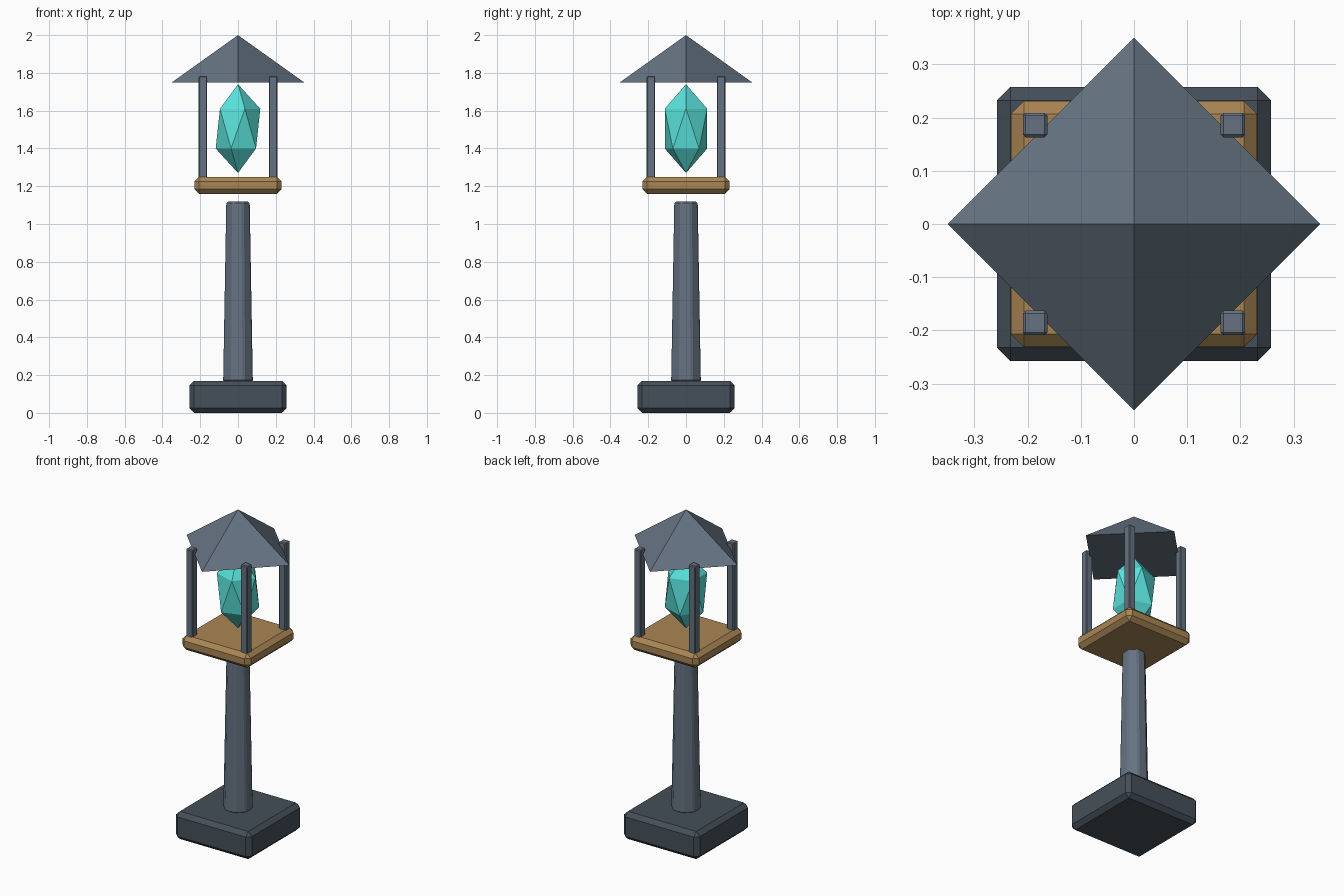
import bpy
from math import radians

if "Cube" in bpy.data.objects:
    bpy.data.objects.remove(bpy.data.objects["Cube"])


def material(name, rgb):
    m = bpy.data.materials.new(name)
    m.diffuse_color = (*rgb, 1)
    m.use_nodes = True
    m.node_tree.nodes["Principled BSDF"].inputs["Base Color"].default_value = m.diffuse_color
    return m


DARK = material("dark_stone", (0.06, 0.08, 0.10))
SLATE = material("slate_metal", (0.13, 0.17, 0.22))
WOOD = material("warm_wood", (0.40, 0.24, 0.09))
GLOW = material("crystal_teal", (0.10, 0.75, 0.70))


def finish(name, mat, bevel=0):
    ob = bpy.context.object
    ob.name = name
    ob.data.materials.append(mat)
    bpy.ops.object.transform_apply(location=False, rotation=True, scale=True)
    if bevel:
        mod = ob.modifiers.new("Bevel", "BEVEL")
        mod.width = bevel
        mod.segments = 1
        mod.limit_method = "ANGLE"
        mod.angle_limit = radians(30)
    return ob


def block(name, x, y, z0, z1, width, mat, bevel):
    bpy.ops.mesh.primitive_cube_add(size=1, location=(x, y, (z0 + z1) / 2))
    bpy.context.object.scale = (width, width, z1 - z0)
    return finish(name, mat, bevel)


def cone(name, sides, r0, r1, z0, z1, turn, mat, bevel=0):
    bpy.ops.mesh.primitive_cone_add(vertices=sides, radius1=r0, radius2=r1, depth=z1 - z0,
                                    location=(0, 0, (z0 + z1) / 2),
                                    rotation=(0, 0, radians(turn)))
    return finish(name, mat, bevel)


# Plinth and tapered eight-sided pole
block("base", 0, 0, 0, 0.17, 0.515, DARK, 0.025)
cone("pole", 8, 0.085, 0.067, 0.165, 1.118, 22.5, SLATE, 0.008)

# Wooden lantern floor
block("platform", 0, 0, 1.16, 1.25, 0.463, WOOD, 0.025)

# Four corner posts
for i, (sx, sy) in enumerate([(-1, -1), (1, -1), (1, 1), (-1, 1)]):
    block(f"post_{i + 1}", 0.186 * sx, 0.186 * sy, 1.235, 1.783, 0.046, SLATE, 0.005)

# Floating crystal
bpy.ops.mesh.primitive_ico_sphere_add(subdivisions=1, radius=1, location=(0, 0, 1.505))
bpy.context.object.scale = (0.132, 0.132, 0.235)
finish("crystal", GLOW)

# Pyramid roof, corners on the axes
cone("roof", 4, 0.35, 0, 1.75, 2.0, 0, SLATE)
